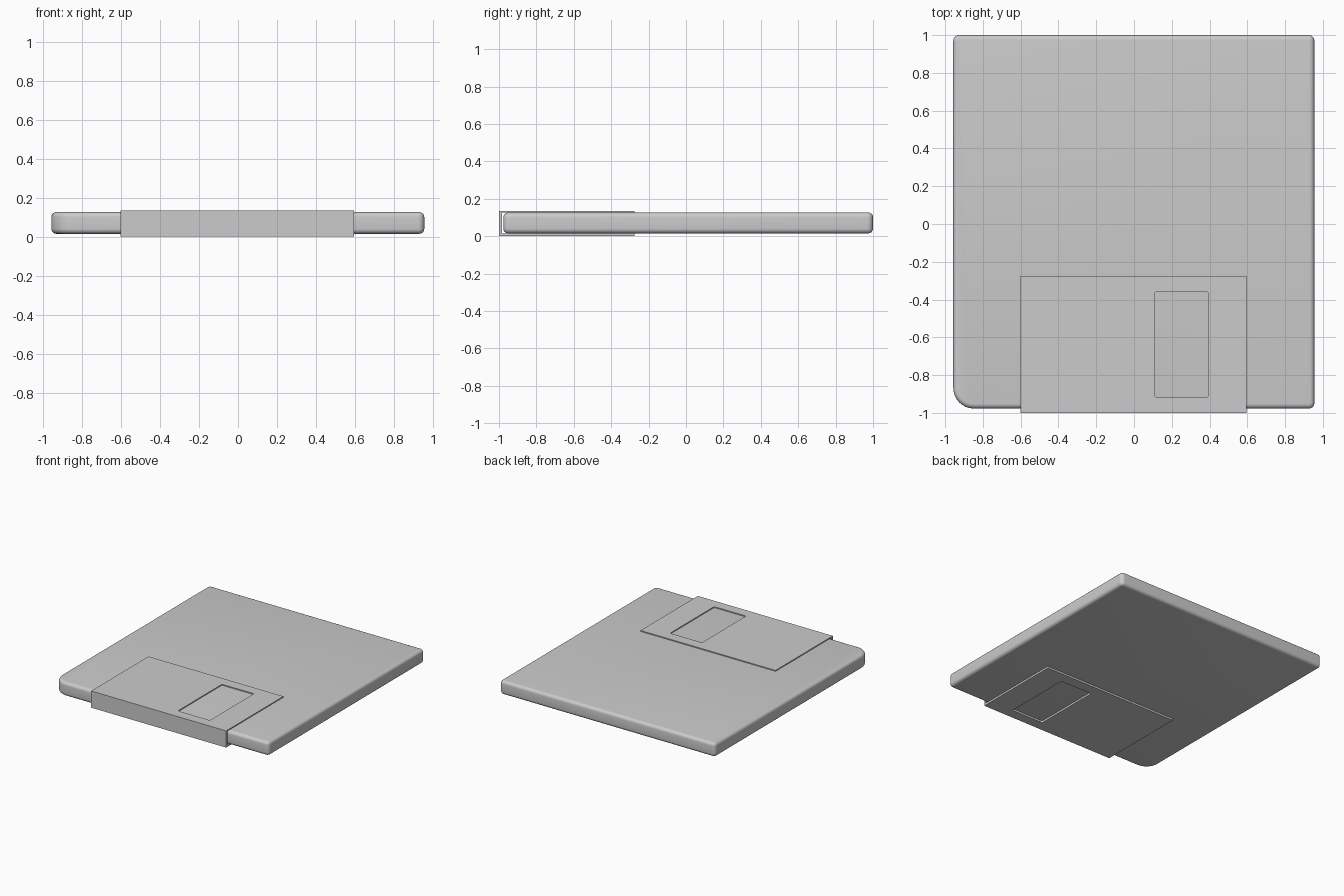
import bpy, bmesh, math

if "Cube" in bpy.data.objects:
    bpy.data.objects.remove(bpy.data.objects["Cube"])


def rounded_outline(x0, x1, y0, y1, radii, n=8):
    """Outline from front-left, counter-clockwise, with one radius per corner."""
    pts = []
    corners = [(x0, y0, 1, 1), (x1, y0, -1, 1), (x1, y1, -1, -1), (x0, y1, 1, -1)]
    for i, ((x, y, sx, sy), r) in enumerate(zip(corners, radii)):
        for k in range(n + 1):
            a = math.pi * (1 + 0.5 * (i + k / n))
            pts.append((x + sx * r + r * math.cos(a), y + sy * r + r * math.sin(a)))
    return pts


def prism(name, pts, z0, z1):
    bm = bmesh.new()
    face = bm.faces.new([bm.verts.new((x, y, z0)) for x, y in pts])
    ext = bmesh.ops.extrude_face_region(bm, geom=[face])
    for v in ext["geom"]:
        if isinstance(v, bmesh.types.BMVert):
            v.co.z = z1
    bmesh.ops.recalc_face_normals(bm, faces=bm.faces)
    mesh = bpy.data.meshes.new(name)
    bm.to_mesh(mesh)
    bm.free()
    obj = bpy.data.objects.new(name, mesh)
    bpy.context.collection.objects.link(obj)
    return obj


def box(name, x0, x1, y0, y1, z0, z1):
    return prism(name, [(x0, y0), (x1, y0), (x1, y1), (x0, y1)], z0, z1)


def cut(obj, cutter):
    mod = obj.modifiers.new("cut", "BOOLEAN")
    mod.operation = "DIFFERENCE"
    mod.solver = "EXACT"
    mod.object = cutter
    bpy.context.view_layer.objects.active = obj
    bpy.ops.object.modifier_apply(modifier=mod.name)
    bpy.data.objects.remove(cutter)


# Disk case: one large corner, rounded top and bottom rims
case = prism("disk_case", rounded_outline(-0.957, 0.955, -0.977, 1.0,
             (0.11, 0.03, 0.03, 0.03)), 0.015, 0.126)
bevel = case.modifiers.new("rim", "BEVEL")
bevel.width = 0.025
bevel.segments = 5
bevel.limit_method = "ANGLE"
bevel.angle_limit = math.radians(60)
bpy.context.view_layer.objects.active = case
case.select_set(True)
bpy.ops.object.modifier_apply(modifier=bevel.name)
bpy.ops.object.shade_smooth_by_angle(angle=math.radians(35))

# Sliding shutter: folded sheet around the front edge, window through both sides
shutter = box("sliding_shutter", -0.602, 0.595, -1.0, -0.275, 0.0, 0.134)
cut(shutter, box("inner_space", -1, 1, -0.985, 0, 0.0155, 0.1255))
window = prism("window_cutter", rounded_outline(0.11, 0.393, -0.918, -0.36,
               (0.01,) * 4, 3), -0.1, 0.3)
cut(shutter, window)
